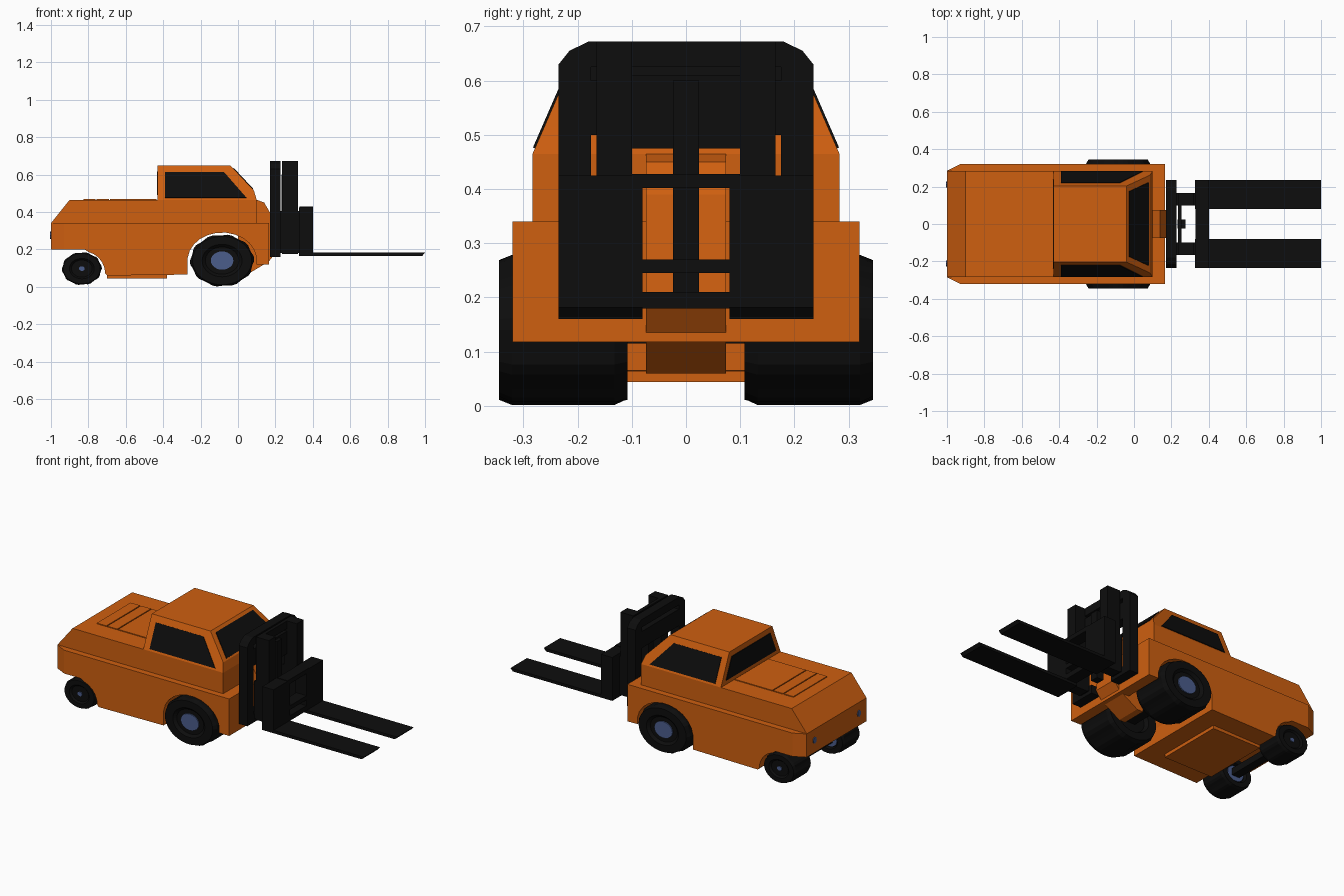
import bpy, bmesh, math
from mathutils import Vector

cube = bpy.data.objects.get("Cube")
if cube:
    bpy.data.objects.remove(cube, do_unlink=True)


def material(name, color):
    m = bpy.data.materials.new(name)
    m.use_nodes = True
    m.diffuse_color = color
    m.node_tree.nodes["Principled BSDF"].inputs["Base Color"].default_value = color
    return m


ORANGE = material("orange paint", (0.62, 0.115, 0.005, 1))
BLACK = material("black rubber and steel", (0.004, 0.004, 0.004, 1))
BLUE = material("blue grey metal", (0.07, 0.11, 0.26, 1))


def finish(name, bm, mat):
    bmesh.ops.recalc_face_normals(bm, faces=bm.faces)
    me = bpy.data.meshes.new(name)
    bm.to_mesh(me)
    bm.free()
    me.materials.append(mat)
    ob = bpy.data.objects.new(name, me)
    bpy.context.collection.objects.link(ob)
    return ob


def box(name, x, y, z, mat=BLACK):
    bm = bmesh.new()
    bmesh.ops.create_cube(bm, size=1)
    for v in bm.verts:
        v.co = [r[0] + (c + 0.5) * (r[1] - r[0]) for c, r in zip(v.co, (x, y, z))]
    return finish(name, bm, mat)


def prism(points, offset):
    """Polygon swept along an offset vector."""
    bm = bmesh.new()
    face = bm.faces.new([bm.verts.new(p) for p in points])
    ext = bmesh.ops.extrude_face_region(bm, geom=[face], use_keep_orig=True)
    new = [g for g in ext["geom"] if isinstance(g, bmesh.types.BMVert)]
    bmesh.ops.translate(bm, verts=new, vec=offset)
    return bm


def side_prism(profile, half):
    return prism([(x, -half, z) for x, z in profile], (0, 2 * half, 0))


def plate(name, points, outward, mat=BLACK, thick=0.008):
    n = Vector(outward).normalized() * thick
    finish(name, prism([Vector(p) - n / 2 for p in points], n), mat)


def arc(cx, cz, rx, rz, start, end, n):
    angles = [math.radians(start + (end - start) * i / n) for i in range(n + 1)]
    return [(cx + rx * math.cos(a), cz + rz * math.sin(a)) for a in angles]


# Lower hull with wheel arches and tapered tail corners
hull = [(-1, 0.34), (-1, 0.2), (-0.82, 0.2)]
hull += arc(-0.83, 0.07, 0.12, 0.12, 75, 0, 5)
hull += [(-0.70, 0.06), (-0.27, 0.065)]
hull += arc(-0.085, 0.14, 0.185, 0.15, 175, -8, 12)
hull += [(0.165, 0.118), (0.165, 0.34)]
bm = side_prism(hull, 0.32)
bmesh.ops.bisect_plane(bm, geom=bm.verts[:] + bm.edges[:] + bm.faces[:],
                       plane_co=(-0.93, 0, 0), plane_no=(1, 0, 0))
for v in bm.verts:
    if v.co.x < -0.99:
        v.co.y *= 0.285 / 0.32
finish("lower_hull", bm, ORANGE)
box("belly_plate", (-0.7, -0.38), (-0.2, 0.2), (0.044, 0.07), ORANGE)

# Upper hull and rear deck
finish("upper_hull", side_prism(
    [(-1, 0.34), (-0.9, 0.465), (0.1, 0.465), (0.1, 0.34)], 0.283), ORANGE)
for x0, x1 in ((-0.825, -0.762), (-0.756, -0.69), (-0.684, -0.435)):
    box("deck_panel", (x0, x1), (-0.16, 0.16), (0.46, 0.47), ORANGE)

# Cab with sloping sides and windscreen
BASE_Z, SLOPE = 0.465, 0.435


def cab_y(z):
    return 0.283 - SLOPE * (z - BASE_Z)


bm = side_prism([(-0.43, BASE_Z), (-0.43, 0.648), (-0.04, 0.648),
                 (0.085, 0.515), (0.1, BASE_Z)], 1)
for v in bm.verts:
    v.co.y *= cab_y(v.co.z)
finish("cab", bm, ORANGE)

# Windows
for s in (-1, 1):
    outline = [(-0.39, 0.475), (-0.39, 0.612), (-0.075, 0.612), (0.045, 0.475)]
    plate("side_window", [(x, s * cab_y(z), z) for x, z in outline], (0, s, SLOPE))


def end_window(name, bottom, top, margin, outward):
    pts = [(x, s * (cab_y(z) - margin), z)
           for (x, z), signs in ((bottom, (-1, 1)), (top, (1, -1))) for s in signs]
    plate(name, pts, outward)


end_window("windscreen", (0.078, 0.522), (-0.026, 0.633), 0.035, (0.133, 0, 0.125))
end_window("rear_window", (-0.43, 0.49), (-0.43, 0.615), 0.035, (-1, 0, 0))

# Mast bracket on the nose
finish("mast_bracket", side_prism(
    [(0.0, 0.3), (0.0, 0.06), (0.04, 0.06), (0.165, 0.135), (0.2, 0.18),
     (0.175, 0.39), (0.14, 0.45), (0.1, 0.465)], 0.074), ORANGE)

# Tail lamps
for s in (-1, 1):
    plate("tail_lamp", [(-1, s * 0.21 + y, z) for y, z in
                        arc(0, 0.275, 0.016, 0.02, 0, 315, 7)], (-1, 0, 0), BLUE)


def wheel(name, cx, cz, rx, rz, inner, outer, side, outer_hub, inner_hub):
    """Lobed tyre turned from a profile of (radius, distance from centre line)."""
    n, w = 40, outer - inner
    profile = [(0.02, inner + 0.1 * w), (0.55, inner + 0.1 * w), (0.62, inner),
               (0.92, inner), (1, inner + 0.1 * w), (1, outer - 0.1 * w),
               (0.92, outer), (0.62, outer), (0.52, outer - 0.06 * w),
               (0.02, outer - 0.06 * w)]
    bm = bmesh.new()
    rings = []
    for r, y in profile:
        ring = []
        for i in range(n):
            a = math.tau * i / n
            k = r * (0.96 if r == 1 and i % 4 > 1 else 1)
            ring.append(bm.verts.new((cx + rx * k * math.cos(a), side * y,
                                      cz + rz * k * math.sin(a))))
        rings.append(ring)
    for a, b in zip(rings, rings[1:]):
        for i in range(n):
            j = (i + 1) % n
            bm.faces.new((a[i], a[j], b[j], b[i]))
    bm.faces.new(rings[0])
    bm.faces.new(rings[-1])
    finish(name, bm, BLACK)
    # Hub caps on both faces
    for k, y, d in ((outer_hub, outer - 0.05 * w, side), (inner_hub, inner + 0.09 * w, -side)):
        if k:
            pts = arc(cx, cz, rx * k, rz * k, 0, 345, 23)
            plate(name + "_hub", [(x, side * y, z) for x, z in pts], (0, d, 0), BLUE)


for s in (-1, 1):
    wheel("front_wheel", -0.085, 0.14, 0.172, 0.14, 0.108, 0.345, s, 0.35, 0)
    wheel("rear_wheel", -0.835, 0.097, 0.107, 0.088, 0.15, 0.312, s, 0.14, 0.5)
box("front_axle", (-0.115, -0.055), (-0.13, 0.13), (0.115, 0.165))
box("rear_axle", (-0.86, -0.81), (-0.17, 0.17), (0.08, 0.12))

# Mast rails, carriage uprights and forks
for s in (-1, 1):
    ys = sorted((s * 0.175, s * 0.235))
    rail = [(0.175, 0.16), (0.235, 0.16), (0.235, 0.63), (0.215, 0.655), (0.18, 0.672),
            (0.175, 0.672)]
    finish("outer_mast_rail", prism([(0.17, s * y, z) for y, z in rail], (0.056, 0, 0)), BLACK)
    ys = sorted((s * 0.1, s * 0.165))
    box("inner_mast_rail", (0.235, 0.32), ys, (0.175, 0.672))
    box("carriage_guide", (0.222, 0.33), ys, (0.18, 0.405))
    box("mast_foot", (0.17, 0.226), sorted((s * 0.08, s * 0.235)), (0.16, 0.21))
    ys = sorted((s * 0.08, s * 0.235))
    box("fork_upright", (0.325, 0.4), ys, (0.165, 0.425))
    blade = [(0.325, 0.165), (0.985, 0.165), (1.0, 0.182), (0.325, 0.182)]
    finish("fork_blade", prism([(x, ys[0], z) for x, z in blade],
                               (0, ys[1] - ys[0], 0)), BLACK)

# Mast and carriage cross members
box("outer_top_bar", (0.17, 0.226), (-0.18, 0.18), (0.625, 0.672))
box("outer_middle_bar", (0.17, 0.226), (-0.18, 0.18), (0.5, 0.6))
box("inner_upper_bar", (0.235, 0.255), (-0.16, 0.16), (0.475, 0.61))
box("inner_top_bar", (0.235, 0.255), (-0.16, 0.16), (0.625, 0.672))
box("lift_cylinder", (0.232, 0.275), (-0.024, 0.024), (0.19, 0.6))
for z0, z1 in ((0.402, 0.428), (0.245, 0.27), (0.18, 0.21)):
    box("carriage_bar", (0.33, 0.4), (-0.1, 0.1), (z0, z1))
